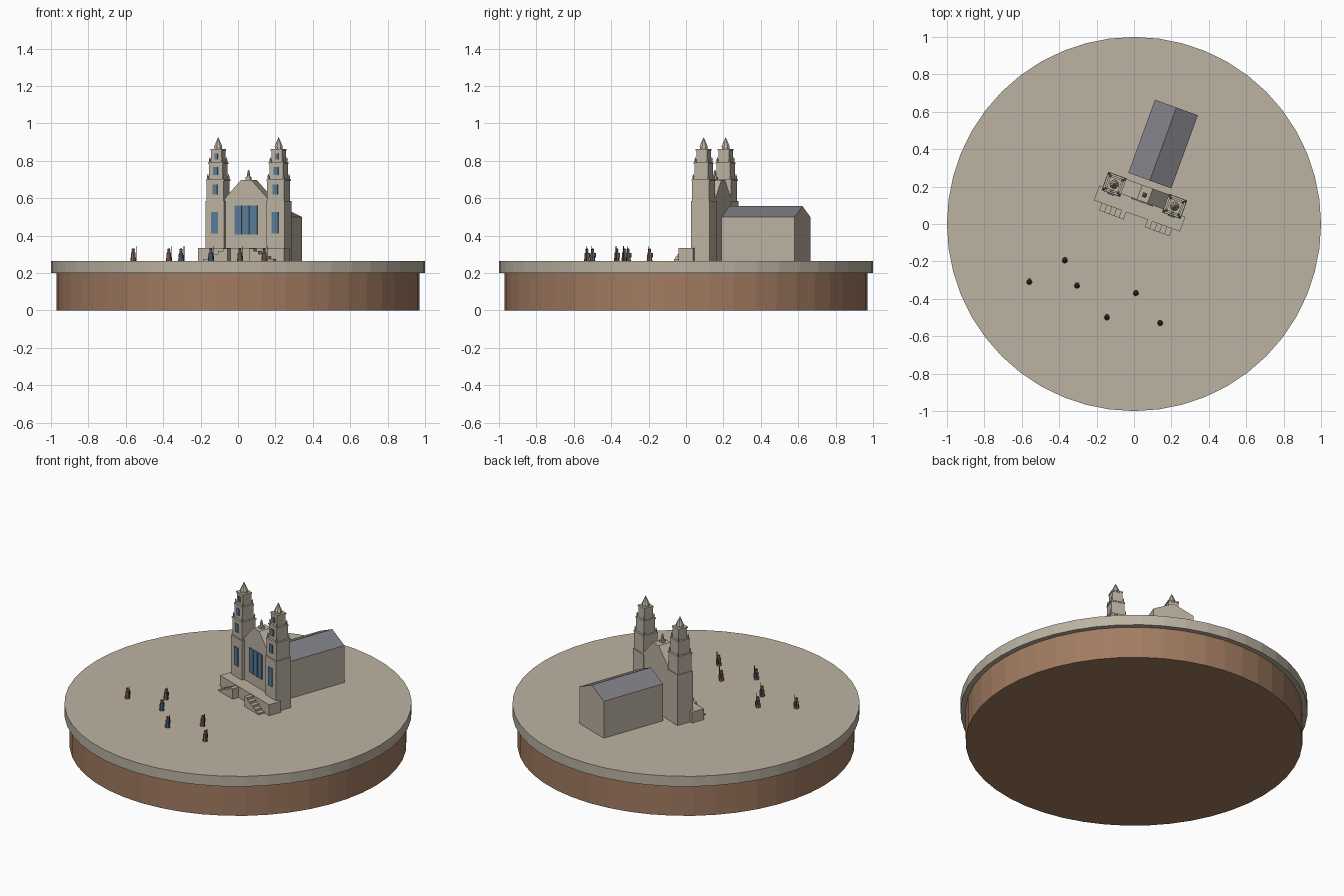
import bpy, bmesh, math
from mathutils import Matrix, Vector

if "Cube" in bpy.data.objects:
    bpy.data.objects.remove(bpy.data.objects["Cube"])


def material(name, rgb):
    m = bpy.data.materials.new(name)
    m.use_nodes = True
    m.diffuse_color = (*rgb, 1)
    m.node_tree.nodes["Principled BSDF"].inputs["Base Color"].default_value = (*rgb, 1)
    return m


STONE = material("pale stone", (0.5, 0.45, 0.36))
EARTH = material("brown earth", (0.36, 0.20, 0.12))
SLATE = material("grey slate", (0.21, 0.21, 0.24))
GLASS = material("blue glass", (0.10, 0.20, 0.32))
BROWN = material("brown cloth", (0.27, 0.13, 0.08))
BLUE = material("blue cloth", (0.08, 0.15, 0.27))
SKIN = material("skin", (0.5, 0.32, 0.22))
WOOD = material("dark wood", (0.09, 0.05, 0.03))

GROUND = 0.265
TURN = math.radians(-20)


class Part:
    """Collects primitives, then becomes one mesh object."""

    def __init__(self, name, *mats):
        self.name, self.mats, self.bm = name, mats, bmesh.new()

    def box(self, x0, x1, y0, y1, z0, z1):
        size = Vector((x1 - x0, y1 - y0, z1 - z0))
        mid = Vector((x0 + x1, y0 + y1, z0 + z1)) / 2
        bmesh.ops.create_cube(self.bm, size=1, matrix=Matrix.Translation(mid) @ Matrix.Diagonal((*size, 1)))
        return self

    def cone(self, x, y, z0, z1, r0, r1, sides=8):
        bmesh.ops.create_cone(self.bm, cap_ends=True, segments=sides, radius1=r0, radius2=r1,
                              depth=z1 - z0, matrix=Matrix.Translation((x, y, (z0 + z1) / 2)))
        return self

    def prism(self, profile, y0, y1):
        face = self.bm.faces.new([self.bm.verts.new((x, y0, z)) for x, z in profile])
        ext = bmesh.ops.extrude_face_region(self.bm, geom=[face])["geom"]
        bmesh.ops.translate(self.bm, vec=(0, y1 - y0, 0),
                            verts=[g for g in ext if isinstance(g, bmesh.types.BMVert)])
        bmesh.ops.recalc_face_normals(self.bm, faces=self.bm.faces)
        return self

    def done(self, turn=TURN, loc=(0, 0, 0), rule=None):
        if rule:
            self.bm.normal_update()
            for f in self.bm.faces:
                f.material_index = rule(f)
        mesh = bpy.data.meshes.new(self.name)
        self.bm.to_mesh(mesh)
        self.bm.free()
        for m in self.mats:
            mesh.materials.append(m)
        ob = bpy.data.objects.new(self.name, mesh)
        ob.rotation_euler.z = turn
        ob.location = loc
        bpy.context.collection.objects.link(ob)
        return ob


# Round base
Part("earth_base", EARTH).cone(0, 0, 0, 0.2, 0.97, 0.97, 48).done(0)
Part("stone_plaza", STONE).cone(0, 0, 0.2, GROUND, 1, 1, 48).done(0)

# Nave with slate gable roof
Part("nave", STONE, SLATE).prism(
    [(-0.122, GROUND), (0.122, GROUND), (0.122, 0.5), (0, 0.557), (-0.122, 0.5)], 0.247, 0.663
).done(rule=lambda f: int(f.normal.z > 0.3))

# Raised terrace
Part("terrace", STONE).box(-0.245, 0.245, 0.046, 0.13, GROUND, 0.335).done()

# Facade wall with truncated gable
Part("facade", STONE).prism(
    [(-0.13, GROUND), (0.13, GROUND), (0.13, 0.59), (0.03, 0.697), (-0.03, 0.697), (-0.13, 0.59)],
    0.128, 0.212).done()
Part("gable_statue", STONE).box(-0.012, 0.012, 0.153, 0.177, 0.695, 0.712).cone(
    0, 0.165, 0.712, 0.735, 0.011, 0.006).cone(0, 0.165, 0.733, 0.75, 0.008, 0.003).done()

# Three tall facade windows
panes = Part("facade_windows", GLASS)
for x in (-0.044, 0, 0.044):
    panes.box(x - 0.019, x + 0.019, 0.122, 0.129, 0.405, 0.56)
panes.done()

# Tower tiers: bottom, top, half width, window bottom, window top, window half width
TIERS = [(GROUND, 0.585, 0.053, 0.41, 0.525, 0.019), (0.585, 0.7, 0.048, 0.62, 0.672, 0.014),
         (0.7, 0.79, 0.039, 0.725, 0.767, 0.012), (0.79, 0.863, 0.03, 0.808, 0.84, 0.009)]
TOWER_Y = 0.163

for side, word in ((1, "left"), (-1, "right")):
    cx = side * 0.172
    tower = Part(word + "_tower", STONE)
    glass = Part(word + "_tower_windows", GLASS)
    pins = Part(word + "_tower_pinnacles", STONE)
    for i, (z0, z1, h, w0, w1, w) in enumerate(TIERS):
        tower.box(cx - h, cx + h, TOWER_Y - h, TOWER_Y + h, z0, z1)
        front = TOWER_Y - h
        glass.box(cx - w, cx + w, front - 0.006, front + 0.001, w0, w1)
        # Cornice and corner pinnacles on the upper tiers
        if i:
            c = h + 0.003
            tower.box(cx - c, cx + c, TOWER_Y - c, TOWER_Y + c, z1 - 0.008, z1)
        if i in (1, 2):
            for sx in (-1, 1):
                for sy in (-1, 1):
                    px, py = cx + sx * (h - 0.005), TOWER_Y + sy * (h - 0.005)
                    pins.cone(px, py, z1, z1 + 0.014, 0.005, 0.005, 6)
                    pins.cone(px, py, z1 + 0.014, z1 + 0.032, 0.006, 0, 6)
    # Spire
    tower.cone(cx, TOWER_Y, 0.863, 0.875, 0.022, 0.022)
    tower.cone(cx, TOWER_Y, 0.875, 0.927, 0.024, 0)
    tower.done()
    glass.done()
    pins.done()

    # Side stairs descending outward along the terrace front
    stairs = Part(word + "_stairs", STONE)
    steps = 5
    for i in range(steps):
        a, b = sorted((side * (0.06 + 0.028 * i), side * (0.088 + 0.028 * i)))
        stairs.box(a, b, 0.004, 0.047, GROUND, 0.335 - 0.07 * (i + 0.3) / steps)
    stairs.done()

# Small robed people with hats, packs and staffs
PEOPLE = [(-0.56, -0.31, BROWN), (-0.37, -0.195, BROWN), (-0.305, -0.33, BLUE),
          (0.01, -0.37, BROWN), (-0.145, -0.5, BLUE), (0.14, -0.53, BROWN)]
for n, (x, y, cloth) in enumerate(PEOPLE, 1):
    spot = (x, y, GROUND)
    Part(f"person_{n}_robe", cloth).cone(0, 0, 0, 0.045, 0.015, 0.011).done(0, spot)
    Part(f"person_{n}_head", SKIN).cone(0, 0, 0.044, 0.052, 0.005, 0.009).cone(
        0, 0, 0.052, 0.061, 0.009, 0.005).done(0, spot)
    Part(f"person_{n}_hat", WOOD).cone(0, 0, 0.059, 0.067, 0.009, 0.004).done(0, spot)
    Part(f"person_{n}_pack", WOOD).box(-0.008, 0.008, 0.009, 0.018, 0.018, 0.042).done(0, spot)
    Part(f"person_{n}_staff", WOOD).cone(0.016, -0.004, 0, 0.08, 0.002, 0.002, 5).done(0, spot)
